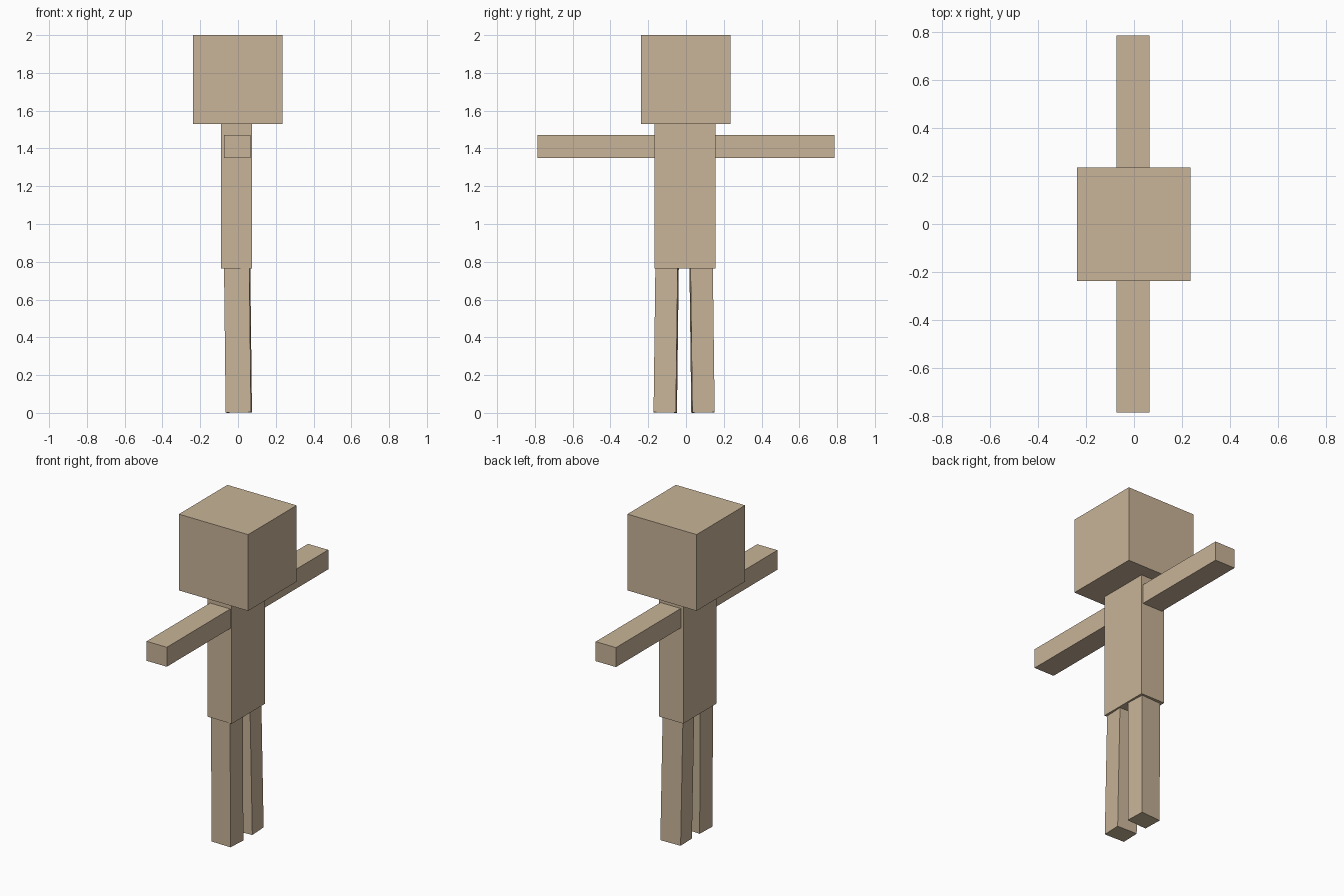
import bpy
import bmesh
from mathutils import Matrix, Vector, Euler

if "Cube" in bpy.data.objects:
    bpy.data.objects.remove(bpy.data.objects["Cube"])

tan = bpy.data.materials.new("tan")
tan.diffuse_color = (0.578, 0.456, 0.314, 1.0)
tan.use_nodes = True
tan.node_tree.nodes["Principled BSDF"].inputs["Base Color"].default_value = tan.diffuse_color


def block(name, lo, hi, rotation=(0, 0, 0)):
    """Box between two corners, turned about its own centre."""
    lo, hi = Vector(lo), Vector(hi)
    bm = bmesh.new()
    bmesh.ops.create_cube(bm, size=1.0, matrix=Matrix.Diagonal((*(hi - lo), 1.0)))
    mesh = bpy.data.meshes.new(name)
    bm.to_mesh(mesh)
    bm.free()
    mesh.materials.append(tan)
    obj = bpy.data.objects.new(name, mesh)
    obj.location = (lo + hi) / 2
    obj.rotation_euler = Euler(rotation)
    bpy.context.collection.objects.link(obj)
    return obj


# Head and torso
block("head", (-0.237, -0.237, 1.53), (0.235, 0.235, 2.0))
block("torso", (-0.09, -0.168, 0.765), (0.075, 0.155, 1.53))

# Arms stretched straight out to both sides
block("left_arm", (-0.073, -0.786, 1.35), (0.065, -0.168, 1.47))
block("right_arm", (-0.073, 0.155, 1.35), (0.065, 0.786, 1.47))

# Legs, slightly splayed, leaning and turned
for name, side, y in (("left_leg", -1, -0.105), ("right_leg", 1, 0.085)):
    block(name, (-0.067, y - 0.059, 0.002), (0.067, y + 0.059, 0.767),
          (side * 0.012, -0.012, side * 0.045))
